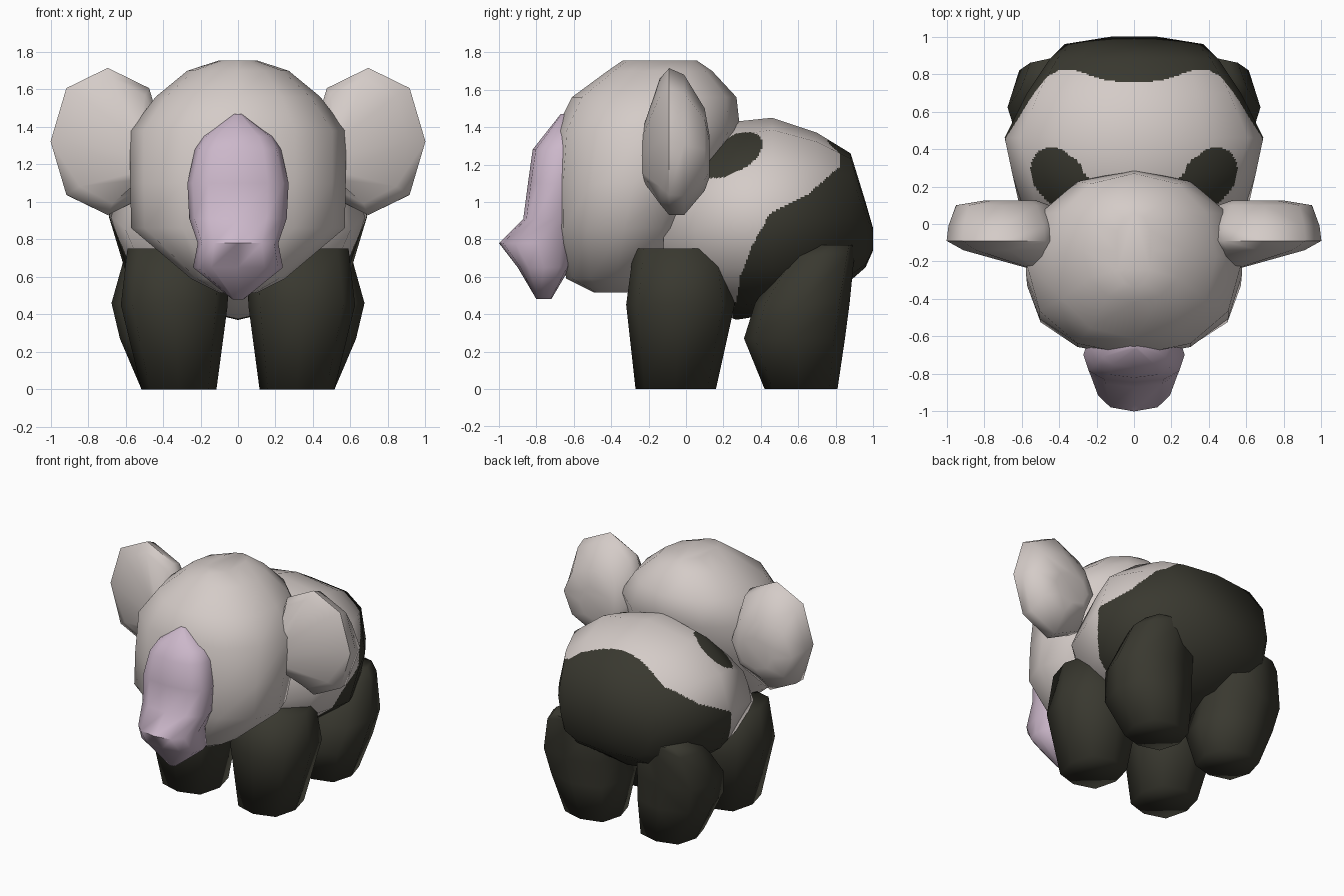
import bpy, bmesh, math
from mathutils import Vector

if "Cube" in bpy.data.objects:
    bpy.data.objects.remove(bpy.data.objects["Cube"])


def material(name, rgb):
    m = bpy.data.materials.new(name)
    m.diffuse_color = (*rgb, 1)
    m.use_nodes = True
    m.node_tree.nodes["Principled BSDF"].inputs["Base Color"].default_value = m.diffuse_color
    return m


LIGHT = material("pale_grey", (0.66, 0.60, 0.575))
DARK = material("charcoal", (0.041, 0.040, 0.029))
PINK = material("mauve_pink", (0.60, 0.475, 0.59))


def power(c, e):
    return math.copysign(abs(c) ** (2 / e), c)


def loft(name, sections, mats, axis='Z', n=12, e=2.3, side=1, sub=1, rule=None, angle=50):
    """Skin rounded n-gon sections (position, centre x, half width, low, high[, squareness])."""
    rings = []
    for pos, cx, rx, lo, hi, *own in sections:
        ex = own[0] if own else e
        ring = []
        for i in range(n):
            t = math.tau * i / n
            x = side * (cx + rx * power(math.cos(t), ex))
            w = (lo + hi) / 2 + (hi - lo) / 2 * power(math.sin(t), ex)
            ring.append(Vector((x, w, pos) if axis == 'Z' else (x, pos, w)))
        # split each side so painted borders can be fine
        rings.append([ring[i].lerp(ring[(i + 1) % n], k / sub)
                      for i in range(n) for k in range(sub)])
    fine = [[p.lerp(q, k / sub) for p, q in zip(a, b)]
            for a, b in zip(rings, rings[1:]) for k in range(sub)] + [rings[-1]]
    bm = bmesh.new()
    vs = [[bm.verts.new(p) for p in r] for r in fine]
    m = n * sub
    for a, b in zip(vs, vs[1:]):
        for i in range(m):
            j = (i + 1) % m
            bm.faces.new((a[i], a[j], b[j], b[i]))
    bm.faces.new(vs[0])
    bm.faces.new(vs[-1])
    bmesh.ops.recalc_face_normals(bm, faces=bm.faces)
    for f in bm.faces:
        f.smooth = True
        if rule:
            f.material_index = rule(f.calc_center_median())
    me = bpy.data.meshes.new(name)
    bm.to_mesh(me)
    bm.free()
    for mat in mats:
        me.materials.append(mat)
    ob = bpy.data.objects.new(name, me)
    bpy.context.collection.objects.link(ob)
    if sub == 1:
        bpy.ops.object.select_all(action='DESELECT')
        ob.select_set(True)
        bpy.context.view_layer.objects.active = ob
        bpy.ops.object.shade_smooth_by_angle(angle=math.radians(angle))
    return ob


# Head: leans back, tapered to chin and crown
loft("head", [
    (0.515, 0, 0.10, -0.49, -0.30), (0.59, 0, 0.25, -0.64, -0.11),
    (0.86, 0, 0.57, -0.70, 0.04), (1.10, 0, 0.575, -0.71, 0.15),
    (1.38, 0, 0.575, -0.70, 0.29), (1.56, 0, 0.44, -0.61, 0.27),
    (1.70, 0, 0.27, -0.42, 0.14), (1.755, 0, 0.10, -0.34, 0.06)], [LIGHT], e=2.15)

# Snout: pink trunk with a forward tip
loft("snout", [
    (0.48, 0, 0.03, -0.80, -0.72), (0.65, 0, 0.24, -0.90, -0.62),
    (0.78, 0, 0.215, -1.0, -0.58), (0.91, 0, 0.26, -0.87, -0.55),
    (1.10, 0, 0.27, -0.845, -0.55), (1.28, 0, 0.23, -0.82, -0.50),
    (1.35, 0, 0.19, -0.765, -0.50), (1.47, 0, 0.02, -0.67, -0.60)],
    [PINK], n=12, e=2.6, angle=60)

# Body: dark rump and two dark shoulder spots
BORDER = [(0.25, 0.30), (0.29, 0.60), (0.35, 0.76), (0.45, 0.94), (0.65, 1.04), (0.87, 1.23), (1.1, 1.3)]


def body_colour(p):
    if (Vector((abs(p.x), p.y, p.z)) - Vector((0.375, 0.26, 1.22))).length < 0.185:
        return 1
    for (y0, z0), (y1, z1) in zip(BORDER, BORDER[1:]):
        if y0 <= p.y < y1:
            limit = z0 + (z1 - z0) * (p.y - y0) / (y1 - y0)
            limit += 0.2 * math.cos(min(abs(p.x) / 0.8, 0.5) * math.pi)
            return int(p.z < limit)
    return 0


body = loft("body", [
    (-0.12, 0, 0.40, 0.60, 1.00, 2), (0.05, 0, 0.60, 0.45, 1.25, 1.9),
    (0.27, 0, 0.65, 0.37, 1.43, 1.9), (0.46, 0, 0.69, 0.40, 1.45, 2.2),
    (0.70, 0, 0.57, 0.45, 1.37, 2.6), (0.88, 0, 0.45, 0.58, 1.26, 3.2),
    (0.96, 0, 0.37, 0.65, 1.00, 3), (1.00, 0, 0.12, 0.74, 0.86)],
    [LIGHT, DARK], axis='Y', sub=22, rule=body_colour)
# soft rounded shading over the finely split body
body.data.normals_split_custom_set_from_vertices([
    Vector((v.co.x / 0.48, (v.co.y - 0.40) / 0.38, (v.co.z - 0.9) / 0.29)).normalized()
    for v in body.data.vertices])

for side, label in ((-1, "left"), (1, "right")):
    # Ears: thick octagonal discs, thicker at the root
    loft("ear_" + label, [
        (-0.235, 0.52, 0.05, 1.12, 1.38), (-0.14, 0.67, 0.24, 0.99, 1.66),
        (-0.09, 0.695, 0.305, 0.93, 1.715), (-0.01, 0.695, 0.295, 0.93, 1.68),
        (0.10, 0.70, 0.25, 1.06, 1.50), (0.125, 0.66, 0.14, 1.13, 1.36)],
        [LIGHT], axis='Y', n=8, e=2.15, side=side, angle=60)

    # Front legs, flat on top where they meet the shoulder
    loft("front_leg_" + label, [
        (0.0, 0.315, 0.20, -0.27, 0.16), (0.45, 0.34, 0.285, -0.32, 0.26),
        (0.75, 0.32, 0.27, -0.28, 0.215)],
        [DARK], n=8, e=2.8, side=side, angle=85)

    # Rear legs with forward-bulging knees
    loft("rear_leg_" + label, [
        (0.0, 0.315, 0.20, 0.42, 0.81), (0.27, 0.36, 0.27, 0.31, 0.85),
        (0.46, 0.39, 0.285, 0.37, 0.875), (0.71, 0.37, 0.235, 0.54, 0.90),
        (0.77, 0.37, 0.17, 0.64, 0.90)],
        [DARK], n=8, e=2.8, side=side, angle=85)
